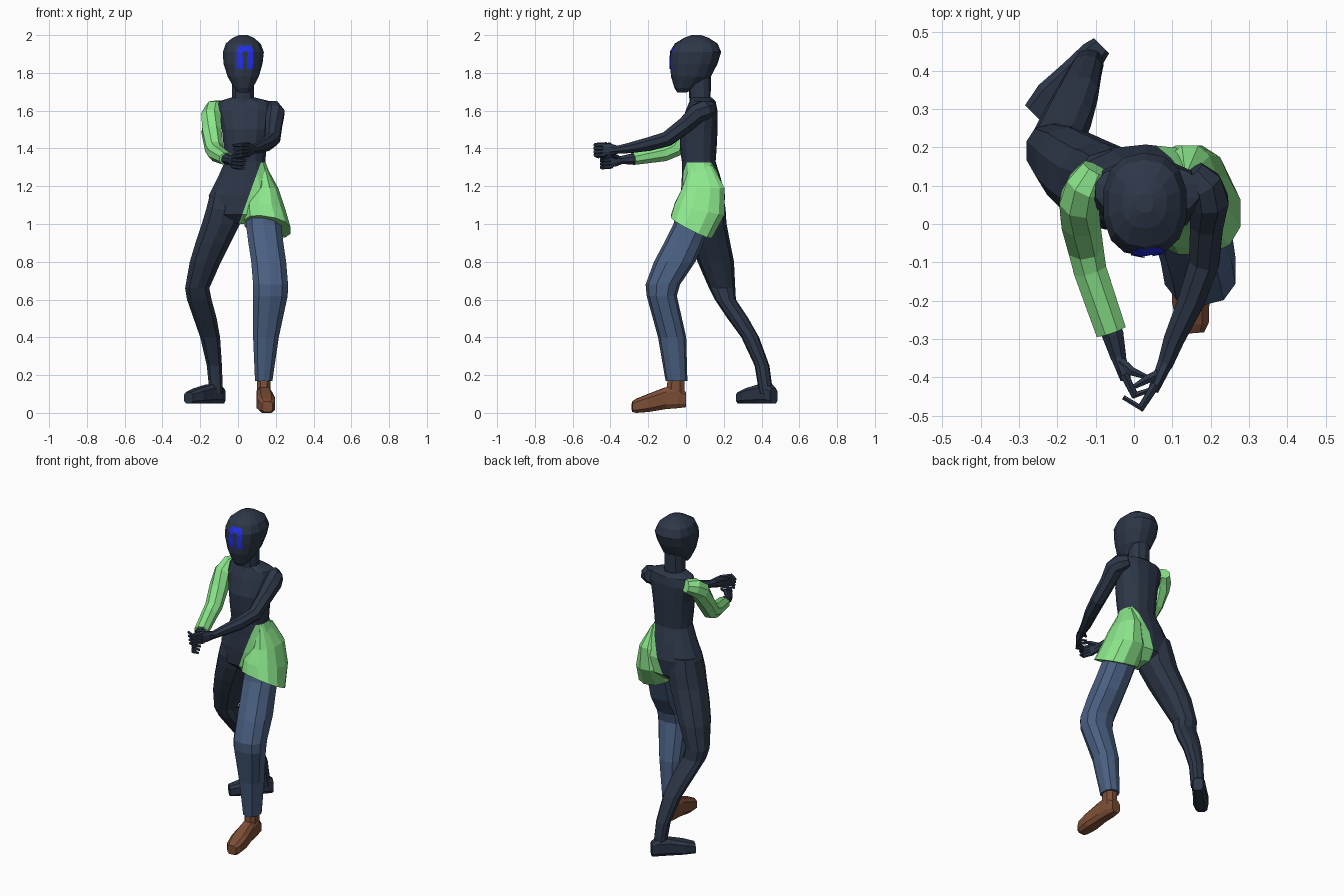
import bpy, bmesh, math
from mathutils import Vector


def material(name, rgb):
    m = bpy.data.materials.new(name)
    lin = [((c / 255 + 0.055) / 1.055) ** 2.4 if c > 10 else c / 255 / 12.92 for c in rgb]
    m.diffuse_color = (*lin, 1)
    return m


DARK = material("dark slate", (45, 55, 72))
GREEN = material("light green", (144, 238, 144))
DENIM = material("denim blue", (74, 96, 130))
BROWN = material("shoe brown", (124, 78, 54))
BLUE = material("bright blue", (34, 48, 235))


def finish(name, bm, *mats):
    me = bpy.data.meshes.new(name)
    bm.to_mesh(me)
    bm.free()
    for m in mats:
        me.materials.append(m)
    ob = bpy.data.objects.new(name, me)
    bpy.context.collection.objects.link(ob)
    return ob


def unit_ring(n, e=0.85):
    # slightly boxy ellipse, scaled so it reaches its full extents
    out = []
    for i in range(n):
        t = 2 * math.pi * (i + 0.5) / n
        c, s = math.cos(t), math.sin(t)
        k = math.cos(math.pi / n) ** e
        out.append((math.copysign(abs(c) ** e, c) / k, math.copysign(abs(s) ** e, s) / k))
    return out


def loft(rings):
    bm = bmesh.new()
    vs = [[bm.verts.new(p) for p in r] for r in rings]
    n = len(vs[0])
    for a, b in zip(vs, vs[1:]):
        for i in range(n):
            j = (i + 1) % n
            bm.faces.new((a[i], a[j], b[j], b[i]))
    bm.faces.new(vs[0])
    bm.faces.new(vs[-1])
    bmesh.ops.recalc_face_normals(bm, faces=bm.faces)
    return bm


def level(spec, n=12):
    # spec: z, x0, x1, y0, y1 and optional tilt of z along x and y
    z, x0, x1, y0, y1, *tilt = spec
    tx, ty = tilt or (0, 0)
    pts = []
    for u, v in unit_ring(n):
        dx, dy = u * (x1 - x0) / 2, v * (y1 - y0) / 2
        pts.append(Vector(((x0 + x1) / 2 + dx, (y0 + y1) / 2 + dy, z + tx * dx + ty * dy)))
    return pts


def stack(name, mat, specs, n=12):
    return finish(name, loft([level(s, n) for s in specs]), mat)


def tube(name, mat, pts, radii, n=8):
    # radii: number, or (sideways, upward)
    P = [Vector(p) for p in pts]
    rings = []
    for i, p in enumerate(P):
        d = (P[min(i + 1, len(P) - 1)] - P[max(i - 1, 0)]).normalized()
        side = d.cross(Vector((0, 0, 1))).normalized()
        up = side.cross(d)
        a, b = radii[i] if isinstance(radii[i], tuple) else (radii[i], radii[i])
        rings.append([p + side * u * a + up * v * b for u, v in unit_ring(n, 1)])
    return finish(name, loft(rings), mat)


def foot(name, mat, heel, toe, specs):
    # specs: position along foot, half width, bottom, top
    h, t = Vector((*heel, 0)), Vector((*toe, 0))
    side = (t - h).normalized().cross(Vector((0, 0, 1)))
    rings = []
    for s, w, z0, z1 in specs:
        c = h.lerp(t, s) + Vector((0, 0, (z0 + z1) / 2))
        rings.append([c + side * u * w + Vector((0, 0, v * (z1 - z0) / 2)) for u, v in unit_ring(8, 0.6)])
    return finish(name, loft(rings), mat)


# Head
head = stack("head", DARK, [
    (1.695, 0.0, 0.055, -0.045, 0.0), (1.72, -0.02, 0.078, -0.06, 0.05),
    (1.78, -0.055, 0.11, -0.077, 0.13), (1.85, -0.077, 0.13, -0.082, 0.165),
    (1.91, -0.08, 0.137, -0.08, 0.183), (1.955, -0.065, 0.12, -0.058, 0.165),
    (1.985, -0.03, 0.085, -0.01, 0.12), (2.0, 0.005, 0.05, 0.03, 0.08)], 14)
stack("neck", DARK, [
    (1.62, -0.05, 0.10, 0.02, 0.14), (1.66, -0.032, 0.085, 0.02, 0.128),
    (1.80, -0.03, 0.082, 0.01, 0.13)], 10)

# Arch-shaped painted mark, laid onto the face
bpy.context.view_layer.update()
half = [((-0.008, 1.82), (0.027, 1.82)), ((-0.008, 1.85), (0.027, 1.85)),
        ((-0.008, 1.88), (0.027, 1.878)), ((-0.008, 1.92), (0.02, 1.897)),
        ((0.008, 1.945), (0.028, 1.916))]
strip = half + [tuple((0.074 - x, z) for x, z in pair) for pair in reversed(half)]
bm = bmesh.new()
rows = []
for (ox, oz), (ix, iz) in strip:
    row = []
    for k in range(4):
        x, z = ox + (ix - ox) * k / 3, oz + (iz - oz) * k / 3
        hit = head.ray_cast(Vector((x, -1, z)), Vector((0, 1, 0)))[1]
        row.append(bm.verts.new((x, hit.y - 0.004, z)))
    rows.append(row)
for a, b in zip(rows, rows[1:]):
    for k in range(3):
        bm.faces.new((a[k], a[k + 1], b[k + 1], b[k]))
bmesh.ops.recalc_face_normals(bm, faces=bm.faces)
if sum(f.normal.y for f in bm.faces) > 0:
    bmesh.ops.reverse_faces(bm, faces=bm.faces)
finish("face_mark", bm, BLUE)

# Torso, cut along a slanted line so one hip is green
bm = loft([level(s, 14) for s in [
    (1.0, -0.04, 0.07, 0.03, 0.14), (1.05, -0.15, 0.2, -0.02, 0.195),
    (1.15, -0.155, 0.215, -0.025, 0.205), (1.25, -0.105, 0.175, -0.02, 0.18),
    (1.33, -0.07, 0.145, -0.02, 0.155), (1.40, -0.075, 0.15, -0.03, 0.16),
    (1.50, -0.085, 0.16, -0.032, 0.165), (1.60, -0.11, 0.175, 0.0, 0.165),
    (1.65, -0.10, 0.17, 0.02, 0.155), (1.67, -0.035, 0.09, 0.025, 0.135)]])
cut_co, cut_no = Vector((0.04, 0, 1.1)), Vector((1, 0, -0.36))
for co, no in ((cut_co, cut_no), (Vector((0, 0, 1.325)), Vector((0, 0, 1)))):
    bmesh.ops.bisect_plane(bm, geom=bm.verts[:] + bm.edges[:] + bm.faces[:], plane_co=co, plane_no=no)
for f in bm.faces:
    c = f.calc_center_median()
    f.material_index = int(c.z < 1.325 and (c - cut_co).dot(cut_no) > 0)
finish("torso", bm, DARK, GREEN)

# Shorts leg with a slanted hem
stack("shorts_leg", GREEN, [
    (0.985, 0.035, 0.278, -0.08, 0.137, -0.16, -0.5),
    (1.08, 0.036, 0.25, -0.06, 0.205, -0.08, -0.2),
    (1.19, 0.08, 0.213, -0.02, 0.205), (1.31, 0.125, 0.148, 0.02, 0.14)])

# Rear leg
stack("rear_leg", DARK, [
    (1.17, -0.145, 0.02, 0.0, 0.19), (1.08, -0.168, 0.02, -0.01, 0.205),
    (1.0, -0.192, 0.01, 0.005, 0.21),
    (0.9, -0.225, -0.04, 0.03, 0.23), (0.8, -0.255, -0.09, 0.065, 0.25),
    (0.66, -0.28, -0.152, 0.125, 0.258), (0.6, -0.27, -0.14, 0.155, 0.262),
    (0.5, -0.235, -0.113, 0.222, 0.328), (0.4, -0.2, -0.095, 0.295, 0.385),
    (0.25, -0.165, -0.085, 0.365, 0.44), (0.1, -0.15, -0.08, 0.39, 0.46)], 10)
foot("rear_foot", DARK, (-0.085, 0.465), (-0.262, 0.287), [
    (0, 0.028, 0.05, 0.13), (0.12, 0.036, 0.05, 0.15), (0.4, 0.038, 0.05, 0.15),
    (0.75, 0.044, 0.05, 0.13), (1.0, 0.032, 0.05, 0.11)])

# Front leg with trousers and shoe
stack("trouser_leg", DENIM, [
    (1.08, 0.05, 0.22, -0.045, 0.17), (1.0, 0.042, 0.228, -0.062, 0.13),
    (0.9, 0.055, 0.24, -0.112, 0.088), (0.8, 0.07, 0.255, -0.165, 0.045),
    (0.68, 0.08, 0.265, -0.21, -0.035), (0.62, 0.08, 0.263, -0.205, -0.052),
    (0.4, 0.08, 0.216, -0.145, -0.002), (0.17, 0.09, 0.182, -0.106, 0.005)], 10)
stack("ankle", BROWN, [
    (0.08, 0.1, 0.172, -0.11, -0.005), (0.19, 0.1, 0.172, -0.095, -0.01)], 8)
foot("shoe", BROWN, (0.132, -0.002), (0.155, -0.285), [
    (0, 0.03, 0.03, 0.11), (0.15, 0.038, 0.025, 0.14), (0.38, 0.04, 0.02, 0.135),
    (0.7, 0.049, 0.005, 0.1), (0.92, 0.042, 0.0, 0.075), (1.0, 0.028, 0.005, 0.06)])

# Arms
tube("bare_arm", DARK, [
    (0.15, 0.135, 1.615), (0.18, 0.10, 1.605), (0.195, 0.06, 1.585), (0.19, 0.0, 1.527),
    (0.183, -0.10, 1.45), (0.15, -0.2, 1.422), (0.105, -0.3, 1.402), (0.08, -0.37, 1.392)],
    [0.035, 0.05, 0.051, 0.043, 0.039, 0.035, 0.027, 0.02])
tube("sleeve", GREEN, [
    (-0.10, 0.145, 1.62), (-0.125, 0.10, 1.605), (-0.14, 0.06, 1.57), (-0.14, 0.01, 1.49),
    (-0.127, -0.06, 1.4), (-0.115, -0.12, 1.375), (-0.06, -0.28, 1.345)],
    [0.035, 0.05, 0.053, 0.051, 0.046, 0.043, (0.04, 0.032)])
tube("covered_wrist", DARK, [
    (-0.08, -0.23, 1.35), (-0.055, -0.29, 1.343), (-0.04, -0.35, 1.338)], [0.03, 0.028, 0.02])


# Hands: flat palm, four curled fingers and a thumb
def hand(side, wrist, knuckle, mid, tip, thumb):
    w, k, m, t = map(Vector, (wrist, knuckle, mid, tip))
    tube(side + "_palm", DARK, [w, w.lerp(k, 0.5), k], [0.02, (0.017, 0.03), (0.014, 0.034)])
    for i in range(4):
        dz = Vector((0, 0, 0.026 - 0.018 * i))
        curl = 1 - 0.12 * i
        tube(f"{side}_finger_{i + 1}", DARK,
             [k.lerp(w, 0.2) + dz, m + dz, m.lerp(t, curl) + dz * 1.2], [0.011, 0.01, 0.006], 6)
    tube(side + "_thumb", DARK, thumb, [0.013, 0.011, 0.006], 6)


hand("bare_arm", (0.083, -0.36, 1.393), (0.05, -0.435, 1.395), (0.018, -0.48, 1.392),
     (-0.028, -0.452, 1.385),
     [(0.07, -0.39, 1.405), (0.035, -0.405, 1.42), (0.0, -0.425, 1.42)])
hand("covered_arm", (-0.043, -0.34, 1.338), (-0.022, -0.405, 1.333), (0.002, -0.447, 1.328),
     (0.05, -0.43, 1.328),
     [(-0.035, -0.36, 1.35), (-0.005, -0.385, 1.362), (0.035, -0.4, 1.36)])
